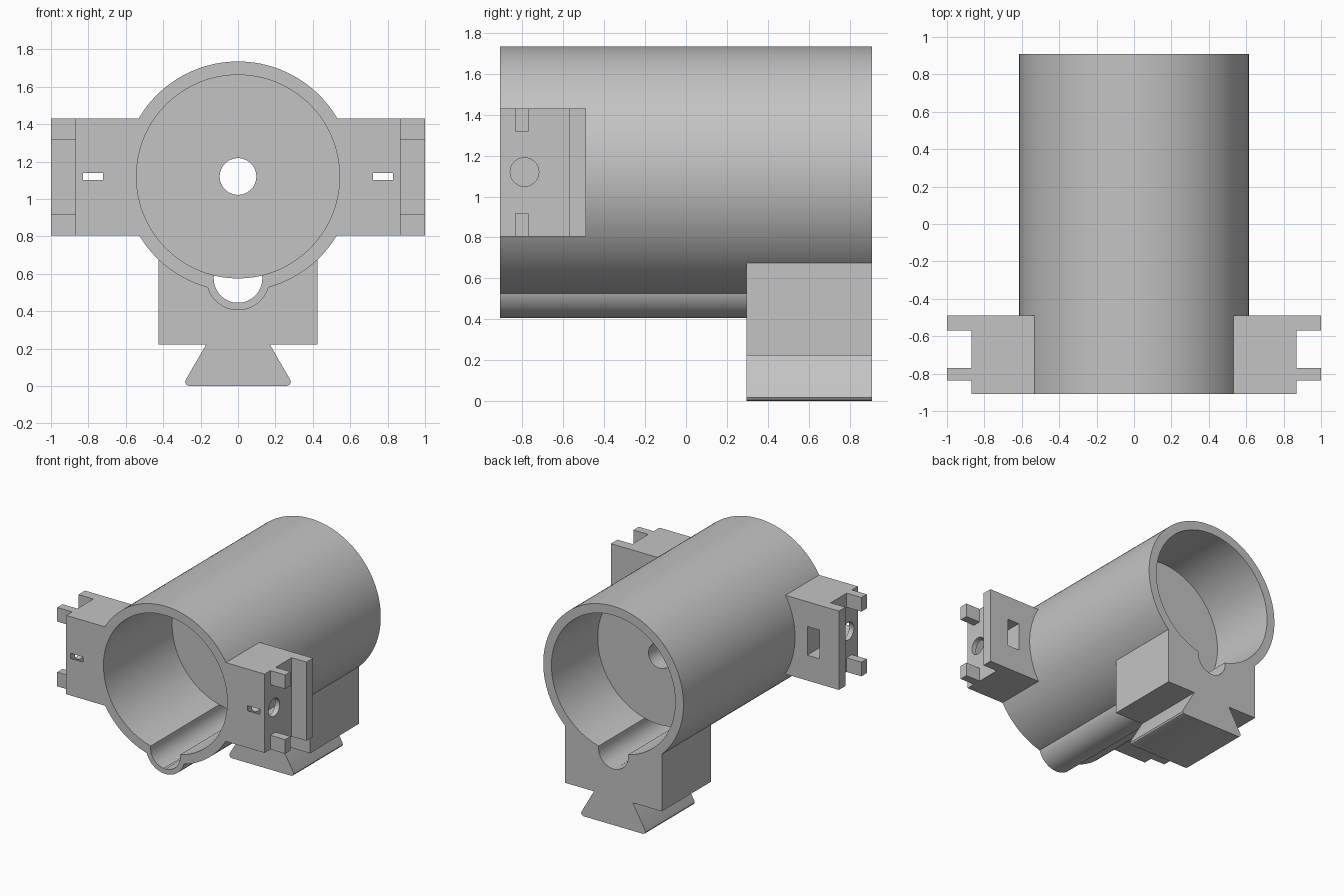
import bpy, bmesh, math

if "Cube" in bpy.data.objects:
    bpy.data.objects.remove(bpy.data.objects["Cube"], do_unlink=True)

grey = bpy.data.materials.new("plain_grey")
grey.use_nodes = True
GREY = (0.55, 0.55, 0.55, 1)
grey.diffuse_color = GREY
grey.node_tree.nodes["Principled BSDF"].inputs["Base Color"].default_value = GREY

FRONT, BACK, AXIS = -0.91, 0.91, 1.12
OUTER, BORE = 0.615, 0.543
GROOVE_Z = 0.575
PLACE = {
    "x": lambda u, v, w: (w, u, v),
    "y": lambda u, v, w: (u, w, v),
    "z": lambda u, v, w: (u, v, w),
}


def prism(name, outline, axis, start, end):
    """Extrude a flat outline along one axis."""
    bm = bmesh.new()
    rings = [[bm.verts.new(PLACE[axis](u, v, w)) for u, v in outline] for w in (start, end)]
    bm.faces.new(rings[0])
    bm.faces.new(rings[1])
    n = len(outline)
    for i in range(n):
        j = (i + 1) % n
        bm.faces.new((rings[0][i], rings[0][j], rings[1][j], rings[1][i]))
    bmesh.ops.recalc_face_normals(bm, faces=bm.faces)
    mesh = bpy.data.meshes.new(name)
    bm.to_mesh(mesh)
    bm.free()
    mesh.materials.append(grey)
    obj = bpy.data.objects.new(name, mesh)
    bpy.context.collection.objects.link(obj)
    return obj


def circle(u, v, radius, sides=96):
    return [(u + radius * math.cos(math.tau * i / sides),
             v + radius * math.sin(math.tau * i / sides)) for i in range(sides)]


def rect(u0, u1, v0, v1):
    return [(u0, v0), (u1, v0), (u1, v1), (u0, v1)]


def combine(target, tool, operation):
    """Apply an exact boolean and remove the tool."""
    mod = target.modifiers.new(operation, "BOOLEAN")
    mod.operation, mod.solver, mod.object = operation, "EXACT", tool
    bpy.context.view_layer.update()
    result = bpy.data.meshes.new_from_object(
        target.evaluated_get(bpy.context.evaluated_depsgraph_get()))
    target.modifiers.clear()
    target.data = result
    bpy.data.objects.remove(tool, do_unlink=True)


# Outer tube with the channel bulge beneath it
holder = prism("tube_holder", circle(0, AXIS, OUTER, 128), "y", FRONT, BACK)
solids = [prism("channel_bulge", circle(0, GROOVE_Z, 0.17, 64), "y", FRONT, BACK)]

# Rear foot block and its dovetail rail
solids.append(prism("foot_block", rect(-0.425, 0.425, 0.222, 0.9), "y", 0.295, BACK))
half = [(0.26, 0), (0.275, 0.006), (0.283, 0.018), (0.28, 0.032), (0.17, 0.222), (0.17, 0.3)]
rail = half + [(-x, z) for x, z in reversed(half)]
solids.append(prism("dovetail_rail", rail, "y", 0.295, BACK))

# Side brackets: stepped body plus two locating tabs each
LOW, HIGH = 0.805, 1.43
for s in (1, -1):
    plan = [(0.45, FRONT), (0.87, FRONT), (0.87, -0.57), (1, -0.57), (1, -0.488), (0.45, -0.488)]
    solids.append(prism("bracket", [(s * x, y) for x, y in plan], "z", LOW, HIGH))
    for z0, z1 in ((LOW, 0.917), (1.318, HIGH)):
        solids.append(prism("bracket_tab", rect(-0.837, -0.77, z0, z1), "x", s * 0.8, s * 1))

for part in solids:
    combine(holder, part, "UNION")

# Main bore and cable channel
cutters = [
    prism("bore_cutter", circle(0, AXIS, BORE, 128), "y", -1, 1),
    prism("channel_cutter", circle(0, GROOVE_Z, 0.13, 64), "y", -1, 1),
]

# Bolt holes and hexagonal nut pockets open to the rear of each bracket
BOLT_Y, NUT = -0.79, 0.1315
flat = NUT * math.sin(math.pi / 3)
pocket = [(BOLT_Y - NUT, AXIS), (BOLT_Y - NUT / 2, AXIS - flat), (-0.4, AXIS - flat),
          (-0.4, AXIS + flat), (BOLT_Y - NUT / 2, AXIS + flat)]
for s in (1, -1):
    cutters.append(prism("bolt_cutter", circle(BOLT_Y, AXIS, 0.07, 48), "x", s * 0.66, s * 1.1))
    cutters.append(prism("nut_cutter", pocket, "x", s * 0.722, s * 0.83))

for part in cutters:
    combine(holder, part, "DIFFERENCE")

# Dividing wall with its centre hole
wall = prism("dividing_wall", circle(0, AXIS, BORE + 0.002, 128), "y", -0.05, 0.33)
combine(wall, prism("hole_cutter", circle(0, AXIS, 0.098, 64), "y", -1, 1), "DIFFERENCE")

# Smooth round surfaces, keep hard edges crisp
bpy.ops.object.select_all(action="DESELECT")
for obj in (holder, wall):
    obj.select_set(True)
    bpy.context.view_layer.objects.active = obj
bpy.ops.object.shade_smooth_by_angle(angle=math.radians(30))
